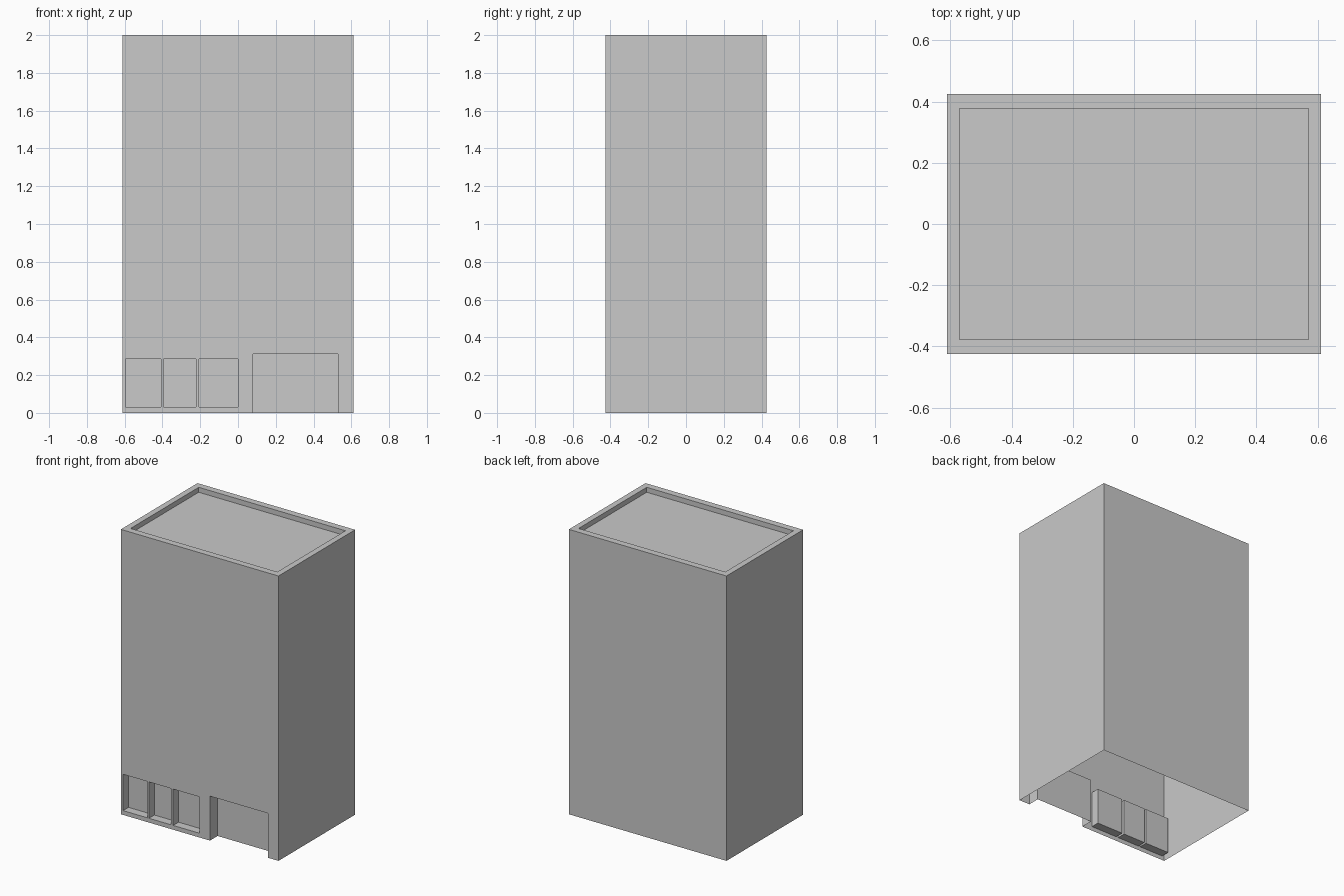
import bpy, bmesh
from mathutils import Vector

old = bpy.data.objects.get("Cube")
if old:
    bpy.data.objects.remove(old, do_unlink=True)

HALF_X, HALF_Y, HEIGHT = 0.612, 0.425, 2.0
ROOF_X, ROOF_Y, ROOF_DROP = 0.57, 0.378, 0.035
# Openings in the front wall: x from, x to, z from, z to, depth
SILL, HEAD = 0.03, 0.285
OPENINGS = [
    (-0.595, -0.407, SILL, HEAD, 0.06),
    (-0.394, -0.222, SILL, HEAD, 0.06),
    (-0.206, 0.0, SILL, HEAD, 0.06),
    (0.08, 0.53, 0.0, 0.312, 0.085),
]

concrete = bpy.data.materials.new("concrete_grey")
concrete.use_nodes = True
grey = (0.588, 0.588, 0.588, 1)
concrete.diffuse_color = grey
concrete.node_tree.nodes["Principled BSDF"].inputs["Base Color"].default_value = grey

bm = bmesh.new()


def faces_toward(axis):
    bm.normal_update()
    return [f for f in bm.faces if f.normal.dot(Vector(axis)) > 0.9]


def push(faces, offset):
    """Move a group of faces into the shell, leaving an open recess."""
    new = bmesh.ops.extrude_face_region(bm, geom=faces)["geom"]
    verts = [g for g in new if isinstance(g, bmesh.types.BMVert)]
    bmesh.ops.translate(bm, verts=verts, vec=offset)
    bmesh.ops.delete(bm, geom=[f for f in faces if f.is_valid], context='FACES')


# Building shell, open underneath
bmesh.ops.create_cube(bm, size=2)
for v in bm.verts:
    v.co = (v.co.x * HALF_X, v.co.y * HALF_Y, (v.co.z + 1) * HEIGHT / 2)
bmesh.ops.delete(bm, geom=faces_toward((0, 0, -1)), context='FACES_ONLY')

# Sunken roof inside a parapet
roof = faces_toward((0, 0, 1))
bmesh.ops.inset_region(bm, faces=roof, thickness=0.04)
for v in roof[0].verts:
    v.co.x = ROOF_X if v.co.x > 0 else -ROOF_X
    v.co.y = ROOF_Y if v.co.y > 0 else -ROOF_Y
push(roof, (0, 0, -ROOF_DROP))


def front_wall():
    return [f for f in faces_toward((0, -1, 0))
            if abs(f.calc_center_median().y + HALF_Y) < 0.001]


# Score the front wall along the edges of the openings
def score(point, normal):
    front = front_wall()
    edges = {e for f in front for e in f.edges}
    verts = {v for f in front for v in f.verts}
    bmesh.ops.bisect_plane(bm, geom=front + list(edges) + list(verts),
                           plane_co=point, plane_no=normal, dist=0.0001)


for z in sorted({z for o in OPENINGS for z in o[2:4] if z > 0}):
    score((0, 0, z), (0, 0, 1))
for x in sorted({x for o in OPENINGS for x in o[:2]}):
    score((x, 0, 0), (1, 0, 0))

# Window recesses and the entrance recess
for x0, x1, z0, z1, depth in OPENINGS:
    cells = []
    for f in front_wall():
        c = f.calc_center_median()
        if x0 < c.x < x1 and z0 < c.z < z1:
            cells.append(f)
    push(cells, (0, depth, 0))

# The entrance has no floor
floor = [f for f in bm.faces if all(v.co.z < 0.001 for v in f.verts)]
bmesh.ops.delete(bm, geom=floor, context='FACES')
bmesh.ops.recalc_face_normals(bm, faces=bm.faces[:])

mesh = bpy.data.meshes.new("building_shell")
bm.to_mesh(mesh)
bm.free()
mesh.materials.append(concrete)
building = bpy.data.objects.new("building_shell", mesh)
bpy.context.collection.objects.link(building)
